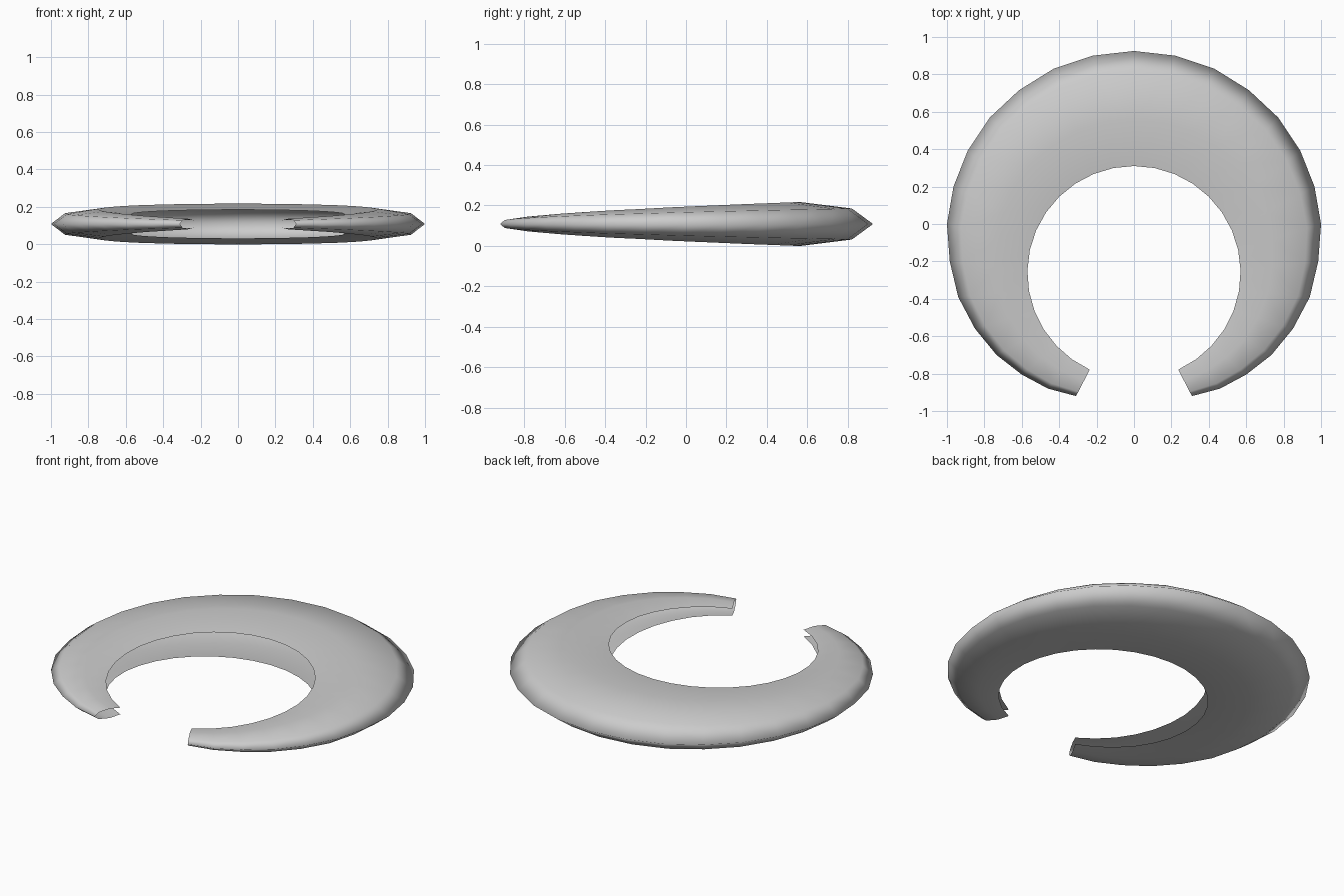
import bpy, bmesh
from math import sin, cos, radians
from mathutils import Vector

cube = bpy.data.objects.get("Cube")
if cube:
    bpy.data.objects.remove(cube, do_unlink=True)

# Plain grey material
grey = bpy.data.materials.new("plain grey")
grey.use_nodes = True
colour = (0.6, 0.6, 0.6, 1)
grey.diffuse_color = colour
grey.node_tree.nodes["Principled BSDF"].inputs["Base Color"].default_value = colour

# Outer rim of the left half, from the back middle round to the front tip
OUTER = [(0, .925), (.22, .90), (.43, .83), (.615, .715), (.77, .57),
         (.89, .39), (.965, .2), (1, 0), (.985, -.2), (.94, -.39),
         (.85, -.56), (.735, -.70), (.60, -.805), (.46, -.88), (.31, -.92)]
INNER_RADIUS, INNER_Y, SWEEP = .57, -.26, radians(155.5)
FULL_WIDTH, MID_Z = .61, .108

# Cross-section, open towards the hole: share of width, height at full width
upper = [(0, .076), (.41, .108), (.83, .076)]
section = upper + [(1, 0)] + [(w, -h) for w, h in reversed(upper)]

# Sweep the tapering section round half of the crescent
bm = bmesh.new()
rings = []
for i, point in enumerate(OUTER):
    angle = SWEEP * i / (len(OUTER) - 1)
    inner = Vector((INNER_RADIUS * sin(angle), INNER_Y + INNER_RADIUS * cos(angle)))
    across = Vector(point) - inner
    scale = across.length / FULL_WIDTH
    ring = []
    for w, h in section:
        p = inner + across * w
        ring.append(bm.verts.new((p.x, p.y, MID_Z + h * scale)))
    rings.append(ring)
for a, b in zip(rings, rings[1:]):
    for j in range(len(section) - 1):
        bm.faces.new((a[j], b[j], b[j + 1], a[j + 1])).smooth = True

mesh = bpy.data.meshes.new("crescent_shell")
bm.to_mesh(mesh)
bm.free()
mesh.materials.append(grey)
shell = bpy.data.objects.new("crescent_shell", mesh)
bpy.context.collection.objects.link(shell)

# Mirror to the right half
mirror = shell.modifiers.new("Mirror", 'MIRROR')
mirror.use_clip = True
mirror.merge_threshold = .001
